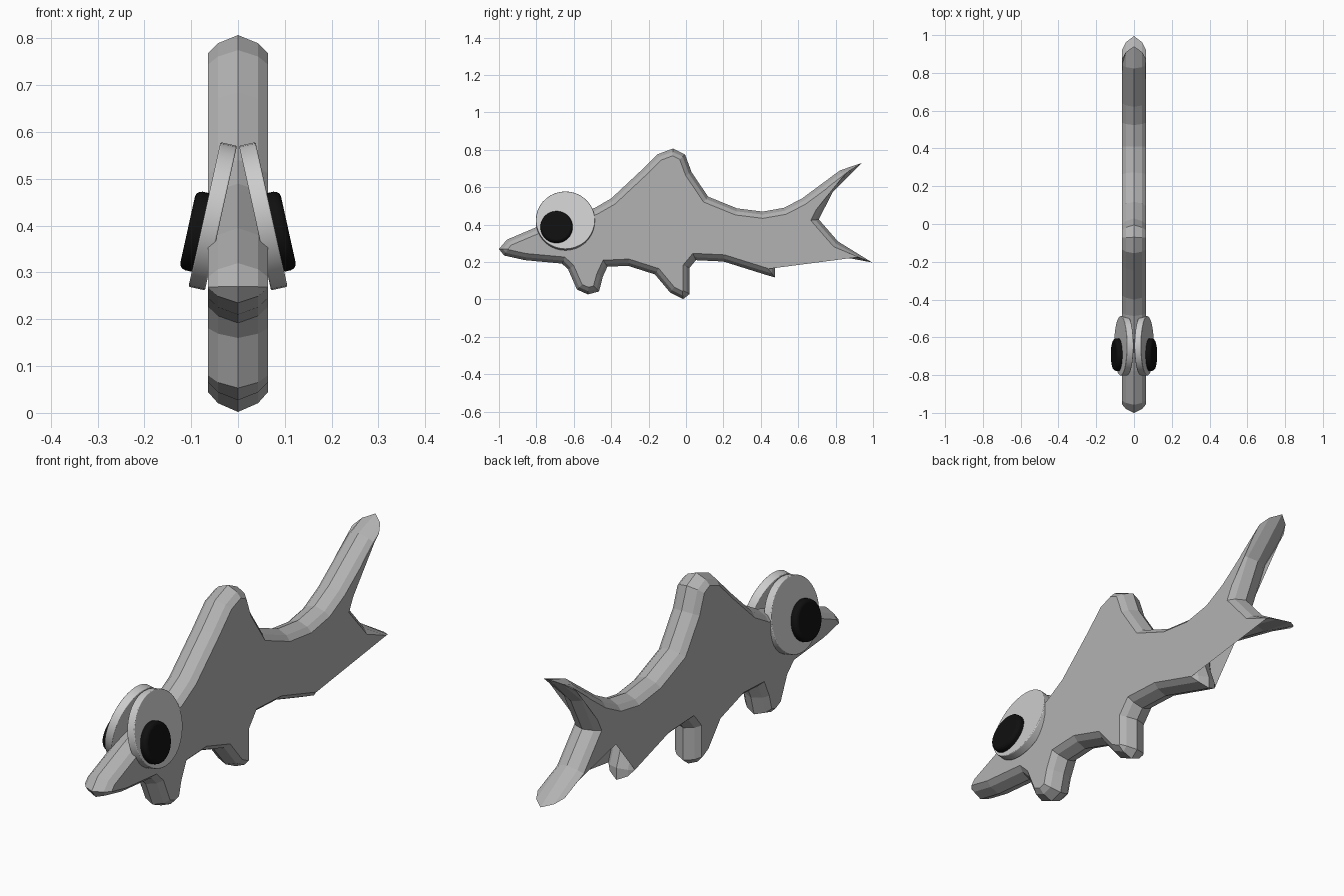
import bpy, bmesh, math
from mathutils import Vector

if "Cube" in bpy.data.objects:
    bpy.data.objects.remove(bpy.data.objects["Cube"])

# Side outline (y, z): snout, back, dorsal fin, tail fork, then belly fins
OUTLINE = [(-1, .27), (-.957, .32), (-.78, .395), (-.487, .49), (-.40, .54), (-.246, .684),
    (-.155, .775), (-.07, .807), (-.005, .775), (.03, .68), (.118, .55), (.273, .487),
    (.41, .47), (.524, .49), (.62, .54), (.823, .69), (.94, .73), (.786, .577),
    (.71, .428), (.813, .31), (.995, .198), (.823, .23), (.503, .305), (.44, .30),
    (.445, .25), (.475, .17), (.475, .118), (.42, .134), (.2, .203), (.053, .21),
    (.02, .17), (.02, .03), (-.015, .002), (-.085, .037), (-.166, .134), (-.31, .18),
    (-.42, .175), (-.444, .123), (-.465, .043), (-.524, .027), (-.583, .053),
    (-.63, .16), (-.663, .192), (-.86, .21), (-.973, .235)]


def material(name, v):
    m = bpy.data.materials.new(name)
    m.diffuse_color = (v, v, v, 1)
    m.use_nodes = True
    m.node_tree.nodes["Principled BSDF"].inputs["Base Color"].default_value = m.diffuse_color
    return m


def inset(points, d):
    """Move a clockwise outline inwards, with the mitre limited at sharp tips."""
    pts = [Vector(p) for p in points]
    out = []
    for i, p in enumerate(pts):
        a = (p - pts[i - 1]).normalized()
        b = (pts[(i + 1) % len(pts)] - p).normalized()
        na, nb = Vector((a.y, -a.x)), Vector((b.y, -b.x))
        n = (na + nb).normalized()
        out.append(p + n * d * min(1 / max(n.dot(na), .01), 2.2))
    return out


body_mat = material("body_grey", .45)
white_mat = material("eye_white", .8)
black_mat = material("pupil_black", .005)

# Body: stacked insets of the outline, ridged at the centre line
bm = bmesh.new()
layers = [(-.064, .036), (-.043, .016), (0, 0), (.043, .016), (.064, .036)]
rings = [[bm.verts.new((x, p.x, p.y)) for p in inset(OUTLINE, d)] for x, d in layers]
n = len(OUTLINE)
for r, s in zip(rings, rings[1:]):
    for i in range(n):
        j = (i + 1) % n
        bm.faces.new((r[i], r[j], s[j], s[i]))
caps = [bm.faces.new(rings[0]), bm.faces.new(rings[-1])]
bmesh.ops.recalc_face_normals(bm, faces=bm.faces[:])
bmesh.ops.triangulate(bm, faces=caps, ngon_method='BEAUTY')
mesh = bpy.data.meshes.new("body")
bm.to_mesh(mesh)
bm.free()
body = bpy.data.objects.new("body", mesh)
bpy.context.collection.objects.link(body)
mesh.materials.append(body_mat)


def disc(name, side, centre, radius, depth, bevel, mat):
    x, y, z = centre
    bpy.ops.mesh.primitive_cylinder_add(vertices=36, radius=radius, depth=depth,
        location=(side * x, y, z), rotation=(0, side * math.radians(77.5), 0))
    o = bpy.context.object
    o.name = name
    o.data.materials.append(mat)
    mod = o.modifiers.new("rounded_rim", 'BEVEL')
    mod.width = bevel
    mod.segments = 3
    bpy.ops.object.shade_smooth_by_angle(angle=math.radians(30))


# Eyes: tilted discs leaning together at the top, with thick dark pupils
for side, label in ((1, "right"), (-1, "left")):
    disc("eye_" + label, side, (.054, -.645, .42), .158, .036, .003, white_mat)
    disc("pupil_" + label, side, (.087, -.692, .387), .086, .042, .014, black_mat)
